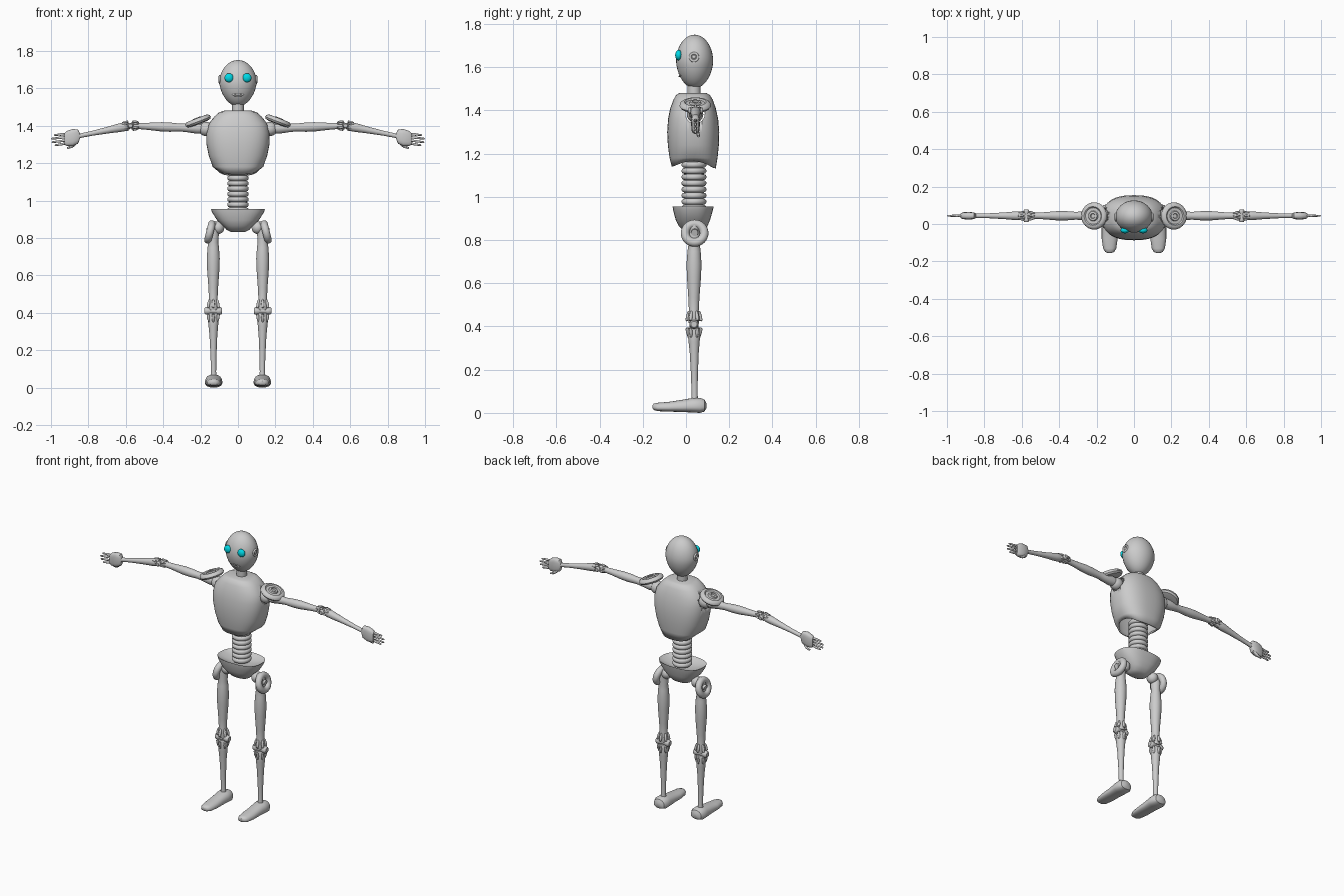
import bpy, bmesh
from math import sin, cos, pi, radians
from mathutils import Vector, Matrix

if "Cube" in bpy.data.objects:
    bpy.data.objects.remove(bpy.data.objects["Cube"])


def finish(name, bm, mirror=False, color=None):
    bmesh.ops.remove_doubles(bm, verts=bm.verts, dist=1e-5)
    bmesh.ops.recalc_face_normals(bm, faces=bm.faces)
    me = bpy.data.meshes.new(name)
    bm.to_mesh(me)
    bm.free()
    ob = bpy.data.objects.new(name, me)
    bpy.context.collection.objects.link(ob)
    if mirror:
        ob.modifiers.new("mirror", 'MIRROR')
    if color:
        mat = bpy.data.materials.new(name)
        mat.diffuse_color = color
        mat.use_nodes = True
        mat.node_tree.nodes["Principled BSDF"].inputs["Base Color"].default_value = mat.diffuse_color
        me.materials.append(mat)
    return ob


def skin(bm, rings, caps=(True, True)):
    vs = [[bm.verts.new(p) for p in r] for r in rings]
    n = len(vs[0])
    for a, b in zip(vs, vs[1:]):
        for i in range(n):
            j = (i + 1) % n
            bm.faces.new((a[i], a[j], b[j], b[i]))
    for cap, r in zip(caps, (vs[0], vs[-1])):
        if cap:
            bm.faces.new(r)


def turned(bm, origin, axis, profile, seg=24, caps=True):
    """Revolve (radius, distance) pairs around an axis."""
    o, ax = Vector(origin), Vector(axis).normalized()
    u = ax.orthogonal().normalized()
    v = ax.cross(u)
    skin(bm, [[o + ax * d + (u * cos(2 * pi * i / seg) + v * sin(2 * pi * i / seg)) * max(r, 1e-4)
               for i in range(seg)] for r, d in profile], (caps, caps))


def lathe(name, origin, axis, profile, mirror=False, seg=24):
    bm = bmesh.new()
    turned(bm, origin, axis, profile, seg)
    return finish(name, bm, mirror)


def limb(bm, a, b, profile, seg=20):
    """Revolve (radius, fraction) pairs from point a to point b."""
    d = Vector(b) - Vector(a)
    turned(bm, a, d, [(r, t * d.length) for r, t in profile], seg)


def ring(name, c, axis, R, r, mirror=False):
    bm = bmesh.new()
    turned(bm, c, axis, [(R + r * cos(k * pi / 8), r * sin(k * pi / 8)) for k in range(17)], 32, False)
    return finish(name, bm, mirror)


def ball(name, c, size, mirror=False, color=None):
    bm = bmesh.new()
    bmesh.ops.create_uvsphere(bm, u_segments=32, v_segments=20, radius=1,
                              matrix=Matrix.Translation(c) @ Matrix.Diagonal((*size, 1)))
    return finish(name, bm, mirror, color)


def oval(n, power):
    f = lambda t: abs(t) ** (2 / power) * (1 if t > 0 else -1)
    return [(f(cos(2 * pi * i / n)), f(sin(2 * pi * i / n))) for i in range(n)]


# Head, with a slightly narrowed jaw
head = ball("head", (0, .04, 1.627), (.1, .086, .124))
for v in head.data.vertices:
    k = max(0, 1.63 - v.co.z) / .124
    v.co.x *= 1 - .14 * k
    v.co.y = .04 + (v.co.y - .04) * (1 - .08 * k)
ball("eye", (.048, -.034, 1.656), (.024, .016, .024), True, (0, .7, .8, 1))
lips = ring("lips", (0, 0, 0), (0, 1, 0), .75, .25)
for v in lips.data.vertices:
    v.co = Vector((v.co.x * .033, -.03 + v.co.y * .025 + .006 * abs(v.co.x), 1.565 + v.co.z * .009))
ring("ear_ring", (.097, .037, 1.647), (1, 0, 0), .018, .006, True)
ball("ear_knob", (.097, .037, 1.647), (.006, .009, .009), True)
lathe("neck", (0, .037, 1.45), (0, 0, 1), [(.031, 0), (.031, .08)])

# Chest shell: open below, with arm sockets cut out
chest = [(1.14, .114, -.066, .138), (1.18, .135, -.076, .146), (1.24, .156, -.084, .152),
         (1.3, .168, -.087, .154), (1.36, .17, -.083, .149), (1.41, .158, -.073, .138),
         (1.45, .125, -.058, .124), (1.472, .1, -.046, .111), (1.48, .075, -.032, .096)]
bm = bmesh.new()
skin(bm, [[(hx * cx, (y0 + y1) / 2 + (y1 - y0) / 2 * cy,
            z + (.025 * abs(cx) ** 4 - .008 * max(cy, 0) if i == 0 else 0)) for cx, cy in oval(48, 2.5)]
          for i, (z, hx, y0, y1) in enumerate(chest)], (False, True))
torso = finish("chest_shell", bm)
solid = torso.modifiers.new("thickness", 'SOLIDIFY')
solid.thickness, solid.offset = .01, -1
cutter = lathe("socket_cutter", (.128, .042, 1.385), (1, 0, 0), [(.045, 0), (.045, .15)], True)
cutter.hide_render = True
cutter.display_type = 'WIRE'
cut = torso.modifiers.new("sockets", 'BOOLEAN')
cut.object, cut.operation, cut.solver = cutter, 'DIFFERENCE', 'EXACT'

# Ribbed waist
step = .0285
lathe("waist_spine", (0, .037, .935), (0, 0, 1),
      [(r, (i + t) * step) for i in range(9)
       for r, t in ((.045, .02), (.053, .12), (.057, .35), (.057, .65), (.053, .88), (.045, .98))], seg=32)

# Pelvis bowl with a sunken top
bm = bmesh.new()
skin(bm, [[(hx * cx, (y0 + y1) / 2 + (y1 - y0) / 2 * cy, z) for cx, cy in oval(40, 2.6)]
          for z, hx, y0, y1 in [(.925, .05, 0, .075), (.945, .13, -.052, .118), (.955, .144, -.062, .128),
                                (.94, .14, -.06, .125), (.895, .112, -.048, .112), (.865, .08, -.034, .1),
                                (.843, .06, -.01, .08), (.833, .04, .01, .06)]])
finish("pelvis", bm)

# Hips
ring("hip_ring", (.15, .04, .832), (1, 0, .25), .044, .02, True)
ball("hip_ball", (.105, .04, .855), (.032, .034, .034), True)
lathe("hip_axle", (.08, .04, .86), (1, 0, -.3), [(.016, 0), (.016, .09)], True)


def hinge(name, c, along, axle, s):
    """Barrel on an axle, gripped by claws from both neighbouring limbs."""
    c, along, axle = Vector(c), Vector(along).normalized(), Vector(axle).normalized()
    lathe(name + "_barrel", c - axle * s, axle,
          [(0, 0), (.3 * s, 0), (.42 * s, .12 * s), (.45 * s, .4 * s), (.36 * s, .7 * s), (.36 * s, 1.3 * s),
           (.45 * s, 1.6 * s), (.42 * s, 1.88 * s), (.3 * s, 2 * s), (0, 2 * s)], True)
    bm = bmesh.new()
    side = along.cross(axle)
    for d in (-1, 1):
        for k in range(6):
            a = k * pi / 3 + pi / 6
            out = axle * cos(a) + side * sin(a)
            limb(bm, c + along * d * .3 * s + out * .72 * s, c + along * d * 1.35 * s + out * .48 * s,
                 [(0, 0), (.14 * s, .08), (.18 * s, .45), (.12 * s, .9), (0, 1)], 10)
    finish(name + "_claws", bm, True)


# Legs
bm = bmesh.new()
limb(bm, (.132, .038, .89), (.132, .036, .415),
     [(.012, 0), (.026, .03), (.03, .15), (.027, .24), (.031, .3), (.035, .42), (.033, .55),
      (.026, .75), (.023, .88), (.028, .95), (.024, 1)])
finish("thigh", bm, True)
hinge("knee", (.132, .037, .41), (0, 0, 1), (1, 0, 0), .047)
bm = bmesh.new()
limb(bm, (.132, .037, .40), (.13, .04, .05),
     [(.024, 0), (.03, .07), (.026, .2), (.021, .35), (.016, .65), (.014, .9), (.018, 1)])
finish("shin", bm, True)
bm = bmesh.new()
feet = [(-.155, .01, .022, .036), (-.149, .024, .013, .043), (-.13, .035, .008, .047), (-.08, .042, .006, .051),
        (-.02, .042, .004, .06), (.03, .046, .002, .069), (.065, .046, 0, .07), (.085, .036, .006, .062),
        (.094, .015, .02, .045)]
skin(bm, [[(.13 + hw * cx * (1 - .12 * cz), y, (z0 + z1) / 2 + (z1 - z0) / 2 * cz) for cx, cz in oval(28, 2.4)]
          for y, hw, z0, z1 in feet])
finish("foot", bm, True)

# Shoulders: tilted dished disc over a ball joint
tilt = radians(21)
lathe("shoulder_disc", (.214, .043, 1.424), (sin(tilt), 0, cos(tilt)),
      [(0, -.014), (.045, -.016), (.066, -.012), (.073, -.002), (.07, .009), (.06, .016), (.05, .017),
       (.044, .011), (.028, .011), (.024, .019), (.014, .02), (.011, .013), (0, .013)], True, 40)
ball("shoulder_ball", (.168, .042, 1.382), (.042, .038, .038), True)
lathe("shoulder_post", (.195, .043, 1.375), (sin(tilt), 0, cos(tilt)), [(.018, 0), (.018, .045)], True)

# Arms
Y = .044
bm = bmesh.new()
limb(bm, (.17, Y, 1.385), (.57, Y, 1.4),
     [(.024, 0), (.03, .12), (.024, .25), (.021, .35), (.025, .48), (.025, .6), (.019, .78), (.017, .88), (.02, 1)])
finish("upper_arm", bm, True)
hinge("elbow", (.575, Y, 1.4), (1, 0, -.05), (0, 1, 0), .034)
bm = bmesh.new()
limb(bm, (.58, Y, 1.4), (.865, Y, 1.342),
     [(.018, 0), (.024, .1), (.023, .2), (.018, .4), (.013, .7), (.012, .9), (.015, 1)])
finish("forearm", bm, True)

# Hands
bm = bmesh.new()
palm = [(.845, .014, .012, 1.345), (.855, .038, .018, 1.342), (.885, .045, .02, 1.337),
        (.915, .04, .018, 1.332), (.928, .03, .012, 1.329)]
skin(bm, [[(x, Y + hy * cy, zc + hz * cz) for cy, cz in oval(20, 3)] for x, hz, hy, zc in palm])
finish("palm", bm, True)
bm = bmesh.new()
tube = [(.004, 0), (.007, .05), (.006, .4), (.0072, .5), (.0058, .6), (.005, .93), (.001, 1)]
for z, tip, dz in ((1.356, .985, -.006), (1.34, 1.0, -.01), (1.323, .998, -.012), (1.307, .98, -.012)):
    limb(bm, (.91, Y, z), (tip, Y, z + dz), tube, 10)
limb(bm, (.868, .05, 1.308), (.892, .057, 1.286), [(.008, 0), (.009, .5), (.007, 1)], 10)
limb(bm, (.888, .057, 1.288), (.914, .058, 1.28), tube, 10)
finish("fingers", bm, True)

# Smooth shading with crisp edges
for ob in bpy.data.objects:
    ob.select_set(True)
bpy.context.view_layer.objects.active = torso
bpy.ops.object.shade_smooth_by_angle(angle=radians(40))
